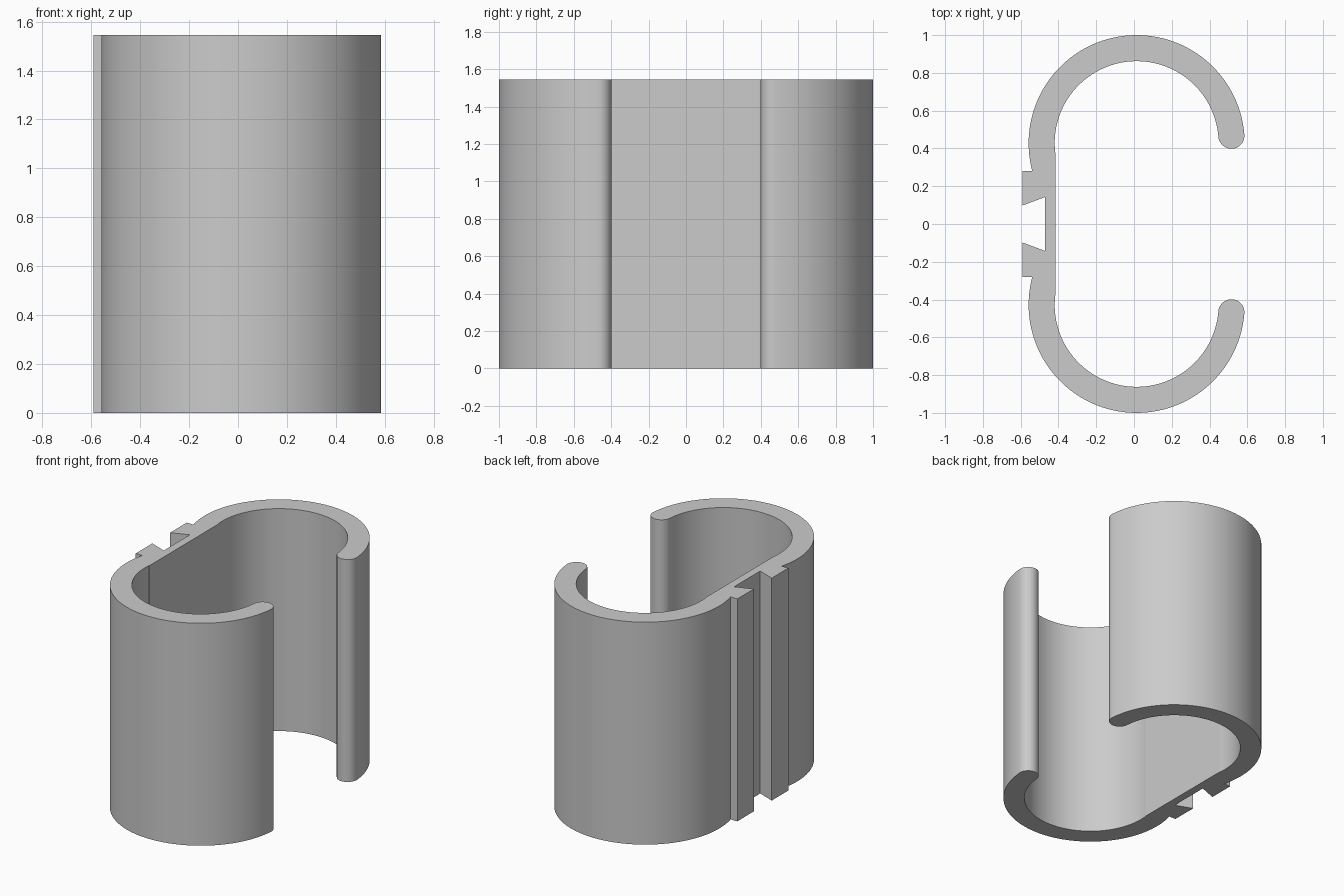
import bpy, bmesh
from math import cos, sin, radians

cube = bpy.data.objects.get("Cube")
if cube:
    bpy.data.objects.remove(cube, do_unlink=True)

HEIGHT = 1.545
CX, CY = 0.014, 0.428          # centre of the back lobe
OUTER, INNER = 0.572, 0.434    # wall radii
TIP = 4.5                      # angle where the hook ends


def arc(cx, cy, r, start, end, steps):
    angles = [radians(start + (end - start) * i / steps) for i in range(steps + 1)]
    return [(cx + r * cos(a), cy + r * sin(a)) for a in angles]


# Half profile: dovetail lip, outer wall, rounded tip, inner wall
mid, tip_r = (OUTER + INNER) / 2, (OUTER - INNER) / 2
tip_x, tip_y = CX + mid * cos(radians(TIP)), CY + mid * sin(radians(TIP))
half = [(-0.47, 0.143), (-0.59, 0.098), (-0.59, 0.28)]
half += arc(CX, CY, OUTER, 195, TIP, 64)
half += arc(tip_x, tip_y, tip_r, TIP, TIP - 180, 20)[1:-1]
half += arc(CX, CY, INNER, TIP, 186.5, 60)
half += [(-0.415, 0.379)]
profile = half + [(x, -y) for x, y in reversed(half)]

# Extrude the mirrored profile into the clip
bm = bmesh.new()
base = bm.faces.new([bm.verts.new((x, y, 0)) for x, y in profile])
result = bmesh.ops.extrude_face_region(bm, geom=[base], use_keep_orig=True)
top = [v for v in result["geom"] if isinstance(v, bmesh.types.BMVert)]
bmesh.ops.translate(bm, verts=top, vec=(0, 0, HEIGHT))
bmesh.ops.recalc_face_normals(bm, faces=bm.faces)
mesh = bpy.data.meshes.new("clip_body")
bm.to_mesh(mesh)
bm.free()
clip = bpy.data.objects.new("clip_body", mesh)
bpy.context.collection.objects.link(clip)

# Plain grey material
grey = bpy.data.materials.new("light grey")
grey.use_nodes = True
colour = (0.6, 0.6, 0.6, 1)
grey.diffuse_color = colour
grey.node_tree.nodes["Principled BSDF"].inputs["Base Color"].default_value = colour
mesh.materials.append(grey)

# Smooth walls with sharp rims and corners
bpy.ops.object.select_all(action="DESELECT")
clip.select_set(True)
bpy.context.view_layer.objects.active = clip
bpy.ops.object.shade_smooth_by_angle(angle=radians(30))
